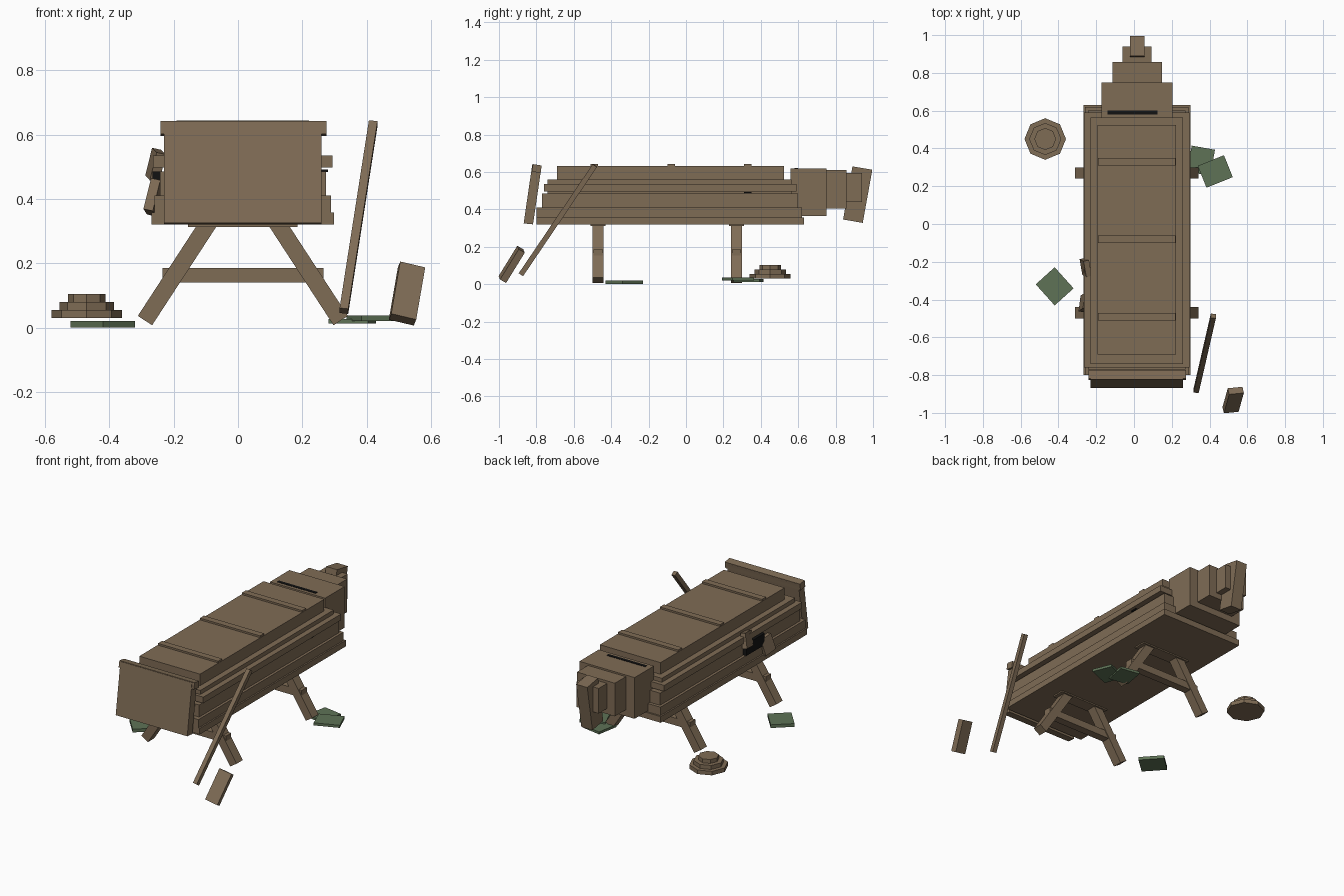
import bpy, math
from mathutils import Vector, Matrix

if "Cube" in bpy.data.objects:
    bpy.data.objects.remove(bpy.data.objects["Cube"])


def material(name, rgb):
    m = bpy.data.materials.new(name)
    m.diffuse_color = (*rgb, 1)
    m.use_nodes = True
    m.node_tree.nodes["Principled BSDF"].inputs["Base Color"].default_value = m.diffuse_color
    return m


WOOD = material("weathered wood", (0.212, 0.149, 0.091))
GREEN = material("mossy green", (0.112, 0.168, 0.092))
DARK = material("dark gap", (0.006, 0.006, 0.006))
CX = 0.015  # centre line of the body


def mesh_object(name, verts, faces, mat):
    me = bpy.data.meshes.new(name)
    me.from_pydata(verts, [], faces)
    me.materials.append(mat)
    ob = bpy.data.objects.new(name, me)
    bpy.context.collection.objects.link(ob)
    return ob


QUADS = [(0, 1, 3, 2), (4, 6, 7, 5), (0, 4, 5, 1), (2, 3, 7, 6), (0, 2, 6, 4), (1, 5, 7, 3)]


def box(name, x, y, z, mat=WOOD):
    """Axis-aligned box from ranges."""
    return mesh_object(name, [(a, b, c) for a in x for b in y for c in z], QUADS, mat)


def turned_box(name, centre, size, rot, mat=WOOD):
    """Box with Euler rotation in degrees."""
    h = [s / 2 for s in size]
    ob = box(name, (-h[0], h[0]), (-h[1], h[1]), (-h[2], h[2]), mat)
    ob.location = centre
    ob.rotation_euler = [math.radians(r) for r in rot]
    return ob


def beam(name, a, b, width, depth, side, mat=WOOD):
    """Square-ended board from a to b; width lies along the side direction."""
    a, b = Vector(a), Vector(b)
    d = (b - a).normalized()
    s = Vector(side)
    s = (s - d * s.dot(d)).normalized()
    t = d.cross(s)
    h = (b - a).length / 2
    ob = box(name, (-width / 2, width / 2), (-depth / 2, depth / 2), (-h, h), mat)
    m = Matrix((s, t, d)).transposed().to_4x4()
    m.translation = (a + b) / 2
    ob.matrix_world = m
    return ob


def profile_x(name, x, pts, mat=WOOD):
    """Y-Z profile extruded along x."""
    n = len(pts)
    verts = [(x[0], *p) for p in pts] + [(x[1], *p) for p in pts]
    faces = [tuple(range(n))[::-1], tuple(range(n, 2 * n))]
    faces += [(i, (i + 1) % n, (i + 1) % n + n, i + n) for i in range(n)]
    return mesh_object(name, verts, faces, mat)


# Stacked body layers: name, half width, y range, z range
layers = [
    ("base_board", 0.283, (-0.80, 0.63), (0.32, 0.358)),
    ("lower_board", 0.274, (-0.80, 0.62), (0.358, 0.41)),
    ("middle_board", 0.258, (-0.77, 0.60), (0.41, 0.485)),
    ("body_core", 0.245, (-0.74, 0.565), (0.485, 0.56)),
    ("side_rail", 0.279, (-0.76, 0.59), (0.497, 0.535)),
    ("lid", 0.208, (-0.69, 0.525), (0.56, 0.632)),
]
for name, hw, y, z in layers:
    box(name, (CX - hw, CX + hw), y, z)

# Battens across the lid
for y in (-0.49, -0.08, 0.33):
    box("lid_batten", (CX - 0.206, CX + 0.206), (y - 0.02, y + 0.02), (0.63, 0.643))

# Tilted front board and its cap
profile_x("front_board", (-0.23, 0.26),
          [(-0.868, 0.325), (-0.818, 0.32), (-0.772, 0.632), (-0.822, 0.64)])
profile_x("front_cap", (-0.24, 0.275),
          [(-0.825, 0.602), (-0.777, 0.595), (-0.772, 0.635), (-0.818, 0.642)])

# Stepped rear block
for i, (x, y, z) in enumerate([
        ((-0.173, 0.205), (0.56, 0.75), (0.365, 0.62)),
        ((-0.113, 0.147), (0.75, 0.857), (0.405, 0.61)),
        ((-0.06, 0.093), (0.857, 0.94), (0.44, 0.595))]):
    box("rear_step_%d" % (i + 1), x, y, z)
profile_x("rear_post", (-0.021, 0.055),
          [(0.84, 0.346), (0.945, 0.328), (0.996, 0.612), (0.89, 0.63)])

# Two trestles: splayed legs, cross bar and top plate
for y in (-0.47, 0.27):
    for s in (-1, 1):
        beam("trestle_leg", (CX + s * 0.10, y, 0.335), (CX + s * 0.304, y, 0.022),
             0.06, 0.053, (0, 1, 0))
    box("trestle_bar", (-0.235, 0.265), (y - 0.025, y + 0.025), (0.14, 0.185))
    box("trestle_plate", (-0.155, 0.185), (y - 0.04, y + 0.04), (0.312, 0.322))

# Dark gaps: side hole, rear seam, small chink
box("side_hole", (-0.266, -0.225), (-0.39, -0.21), (0.412, 0.485), DARK)
box("rear_seam", (-0.14, 0.125), (0.58, 0.6), (0.615, 0.622), DARK)
box("side_chink", (0.26, 0.28), (0.31, 0.35), (0.484, 0.492), DARK)

# Broken planks beside the hole
turned_box("broken_plank_upper", (-0.256, -0.23, 0.505), (0.03, 0.085, 0.09), (10, 12, 12))
turned_box("broken_plank_lower", (-0.262, -0.415, 0.405), (0.03, 0.085, 0.10), (-12, 12, -10))

# Leaning pole and fallen board
beam("leaning_pole", (0.329, -0.882, 0.052), (0.42, -0.487, 0.635), 0.027, 0.028, (1, 0, 0))
beam("fallen_board", (0.511, -0.982, 0.025), (0.539, -0.882, 0.187), 0.08, 0.038, (1, 0.12, -0.2))

# Octagonal stack
for r, z0, z1 in ((0.11, 0.03, 0.055), (0.085, 0.055, 0.08), (0.058, 0.08, 0.104)):
    bpy.ops.mesh.primitive_cylinder_add(vertices=8, radius=r, depth=z1 - z0,
                                        location=(-0.47, 0.45, (z0 + z1) / 2))
    bpy.context.object.name = "octagon_disc"
    bpy.context.object.data.materials.append(WOOD)

# Green slabs on the ground
turned_box("green_slab_left", (-0.42, -0.33, 0.01), (0.135, 0.15, 0.02), (0, 0, 42), GREEN)
turned_box("green_slab_right", (0.355, 0.335, 0.02), (0.125, 0.14, 0.015), (0, 0, -10), GREEN)
turned_box("green_slab_top", (0.43, 0.278, 0.029), (0.15, 0.125, 0.016), (0, 0, 22), GREEN)
